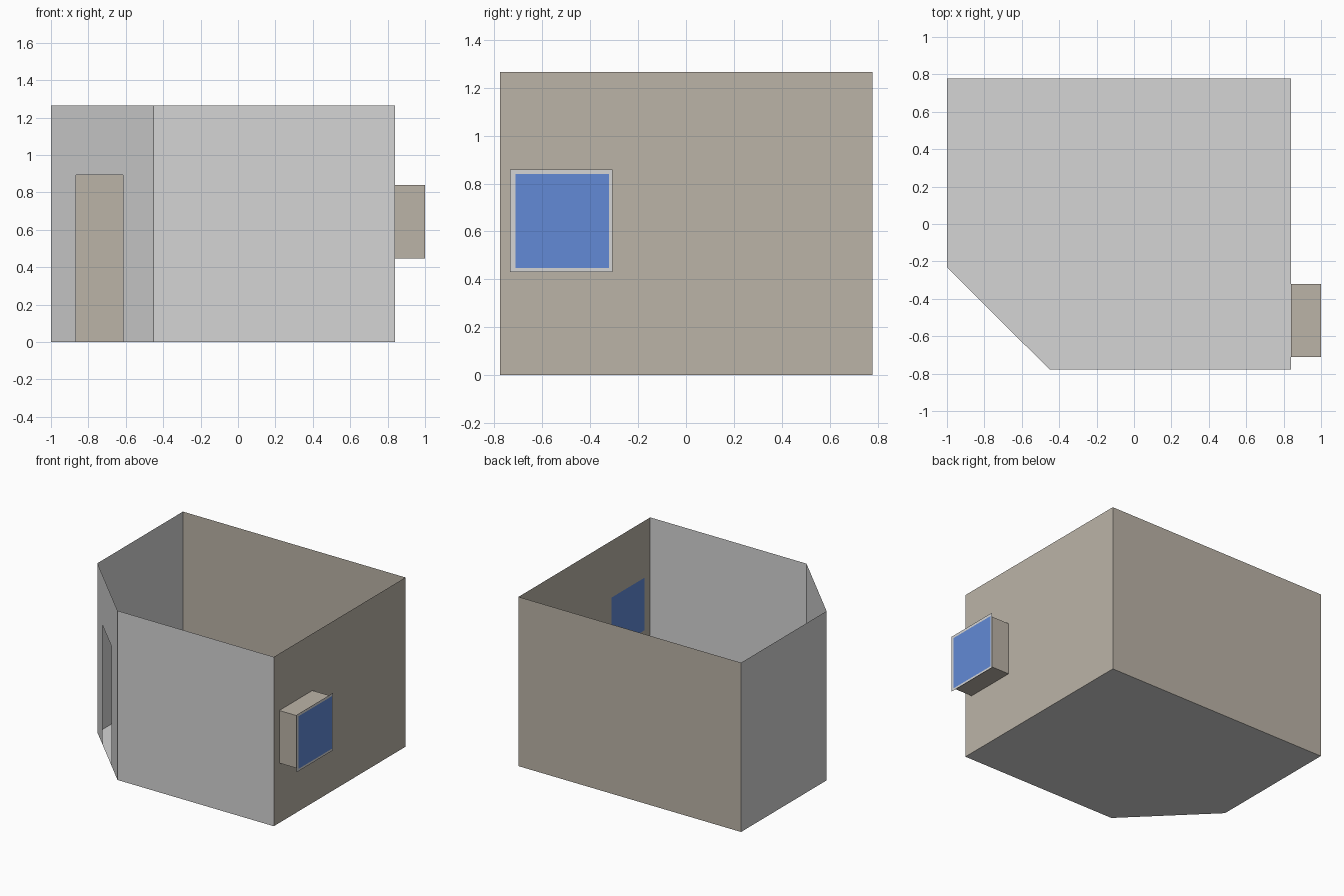
import bpy

if "Cube" in bpy.data.objects:
    bpy.data.objects.remove(bpy.data.objects["Cube"])


def make_material(name, rgb):
    m = bpy.data.materials.new(name)
    m.diffuse_color = (*rgb, 1.0)
    m.use_nodes = True
    m.node_tree.nodes["Principled BSDF"].inputs["Base Color"].default_value = m.diffuse_color
    return m


GREY = make_material("light grey", (0.66, 0.66, 0.66))
BEIGE = make_material("beige", (0.50, 0.455, 0.39))
BLUE = make_material("glass blue", (0.122, 0.255, 0.67))

H = 1.265                      # wall height
X0, X1, XW = -1.0, 0.84, 1.0   # left wall, right wall, window front
Y0, Y1 = -0.777, 0.778         # front wall, back wall
CX, CY = -0.452, -0.232        # ends of the cut corner


def make_object(name, verts, faces, mat):
    me = bpy.data.meshes.new(name)
    me.from_pydata(verts, [], faces)
    me.materials.append(mat)
    ob = bpy.data.objects.new(name, me)
    bpy.context.collection.objects.link(ob)
    return ob


def wall(name, a, b, mat):
    """Thin upright panel from plan point a to b."""
    return make_object(name, [(*a, 0), (*b, 0), (*b, H), (*a, H)], [(0, 1, 2, 3)], mat)


def rect(x, y0, y1, z0, z1):
    return [(x, y0, z0), (x, y1, z0), (x, y1, z1), (x, y0, z1)]


def bridge(name, r1, r2, mat):
    """Four faces joining two rectangles: a ring or a tube."""
    faces = [(i, (i + 1) % 4, (i + 1) % 4 + 4, i + 4) for i in range(4)]
    return make_object(name, r1 + r2, faces, mat)


# Floor with the cut corner
plan = [(X0, CY), (CX, Y0), (X1, Y0), (X1, Y1), (X0, Y1)]
make_object("floor", [(*p, 0) for p in plan], [(0, 1, 2, 3, 4)], GREY)

# Plain walls
wall("front_wall", (CX, Y0), (X1, Y0), GREY)
wall("back_wall", (X1, Y1), (X0, Y1), BEIGE)
wall("left_wall", (X0, Y1), (X0, CY), GREY)


# Corner wall with an open doorway
def corner(x, z):
    t = (x - X0) / (CX - X0)
    return (x, CY + t * (Y0 - CY), z)


D0, D1, DH = -0.866, -0.614, 0.892
outline = [(X0, 0), (D0, 0), (D0, DH), (D1, DH), (D1, 0), (CX, 0), (CX, H), (D1, H), (D0, H), (X0, H)]
make_object("corner_wall", [corner(x, z) for x, z in outline],
            [(0, 1, 2, 8, 9), (2, 3, 7, 8), (3, 4, 5, 6, 7)], GREY)

# Right wall with a window opening
opening = (-0.712, -0.321, 0.447, 0.84)
inner, outer = rect(X1, *opening), rect(XW, *opening)
bridge("right_wall", rect(X1, Y0, Y1, 0, H), inner, BEIGE)

# Projecting window: box sides, panes at both ends, and a flat frame
bridge("window_box", inner, outer, BEIGE)
make_object("inner_pane", inner, [(0, 1, 2, 3)], BLUE)
make_object("outer_pane", outer, [(0, 1, 2, 3)], BLUE)
bridge("window_frame", rect(XW, -0.735, -0.306, 0.43, 0.859), outer, GREY)
